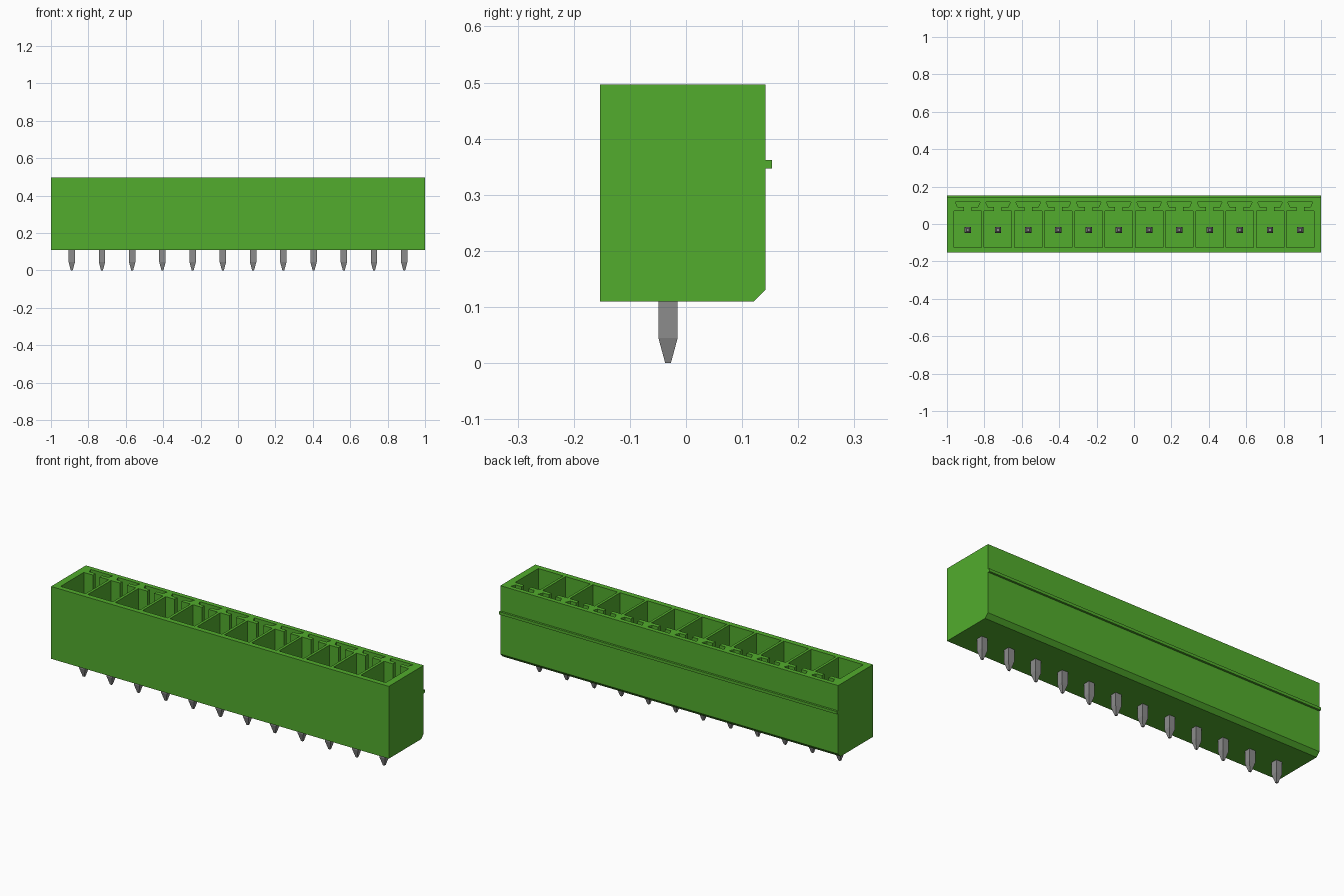
import bpy
import bmesh

if "Cube" in bpy.data.objects:
    bpy.data.objects.remove(bpy.data.objects["Cube"], do_unlink=True)

COUNT = 12
PITCH = 0.1616
PIN_Y = -0.032
TOP, FLOOR = 0.497, 0.21
STATIONS = [(i - (COUNT - 1) / 2) * PITCH for i in range(COUNT)]


def make_material(name, color):
    mat = bpy.data.materials.new(name)
    mat.use_nodes = True
    mat.diffuse_color = (*color, 1)
    mat.node_tree.nodes["Principled BSDF"].inputs["Base Color"].default_value = (*color, 1)
    return mat


green = make_material("green plastic", (0.084, 0.413, 0.026))
grey = make_material("grey metal", (0.262, 0.262, 0.262))


def add_object(name, bm, mat):
    bmesh.ops.recalc_face_normals(bm, faces=bm.faces)
    mesh = bpy.data.meshes.new(name)
    bm.to_mesh(mesh)
    bm.free()
    mesh.materials.append(mat)
    obj = bpy.data.objects.new(name, mesh)
    bpy.context.collection.objects.link(obj)
    return obj


def prism(bm, points, offset):
    """Extrude a closed outline of 3D points along an offset."""
    face = bm.faces.new([bm.verts.new(p) for p in points])
    result = bmesh.ops.extrude_face_region(bm, geom=[face], use_keep_orig=True)
    verts = [g for g in result["geom"] if isinstance(g, bmesh.types.BMVert)]
    bmesh.ops.translate(bm, verts=verts, vec=offset)


# Housing: chamfered side profile swept along the length
bm = bmesh.new()
profile = [(-0.153, 0.11), (0.121, 0.11), (0.142, 0.131), (0.142, TOP), (-0.153, TOP)]
prism(bm, [(-1, y, z) for y, z in profile], (2, 0, 0))
housing = add_object("housing", bm, green)

# Sockets: square wells, each with a neck opening into a flared key slot
half = [(0.0735, -0.125), (0.0735, 0.07), (0.02, 0.07), (0.02, 0.092),
        (0.055, 0.092), (0.066, 0.118)]
outline = half + [(-x, y) for x, y in reversed(half)]
bm = bmesh.new()
for cx in STATIONS:
    prism(bm, [(cx + x, y, FLOOR) for x, y in outline], (0, 0, 0.4))
cutter = add_object("socket_cutter", bm, green)
cutter.hide_render = True

cut = housing.modifiers.new("sockets", "BOOLEAN")
cut.operation = "DIFFERENCE"
cut.solver = "EXACT"
cut.object = cutter
bpy.context.view_layer.objects.active = housing
bpy.ops.object.modifier_apply(modifier=cut.name)
bpy.data.objects.remove(cutter, do_unlink=True)

# Rib along the back wall
bm = bmesh.new()
rib = [(0.142, 0.347), (0.153, 0.347), (0.153, 0.362), (0.142, 0.362)]
prism(bm, [(-1, y, z) for y, z in rib], (2, 0, 0))
add_object("back_rib", bm, green)

# Contact pins: square bars tapered at both ends
bm = bmesh.new()
rings = []
for z, r in [(0, 0.005), (0.045, 0.0172), (0.375, 0.0172), (0.405, 0.007)]:
    rings.append([bm.verts.new((sx * r, sy * r, z))
                  for sx, sy in ((-1, -1), (1, -1), (1, 1), (-1, 1))])
for low, high in zip(rings, rings[1:]):
    for k in range(4):
        n = (k + 1) % 4
        bm.faces.new((low[k], low[n], high[n], high[k]))
bm.faces.new(rings[0])
bm.faces.new(rings[-1])
first_pin = add_object("contact_pin_1", bm, grey)
first_pin.location = (STATIONS[0], PIN_Y, 0)
for i, cx in enumerate(STATIONS[1:], 2):
    pin = bpy.data.objects.new(f"contact_pin_{i}", first_pin.data)
    pin.location = (cx, PIN_Y, 0)
    bpy.context.collection.objects.link(pin)
